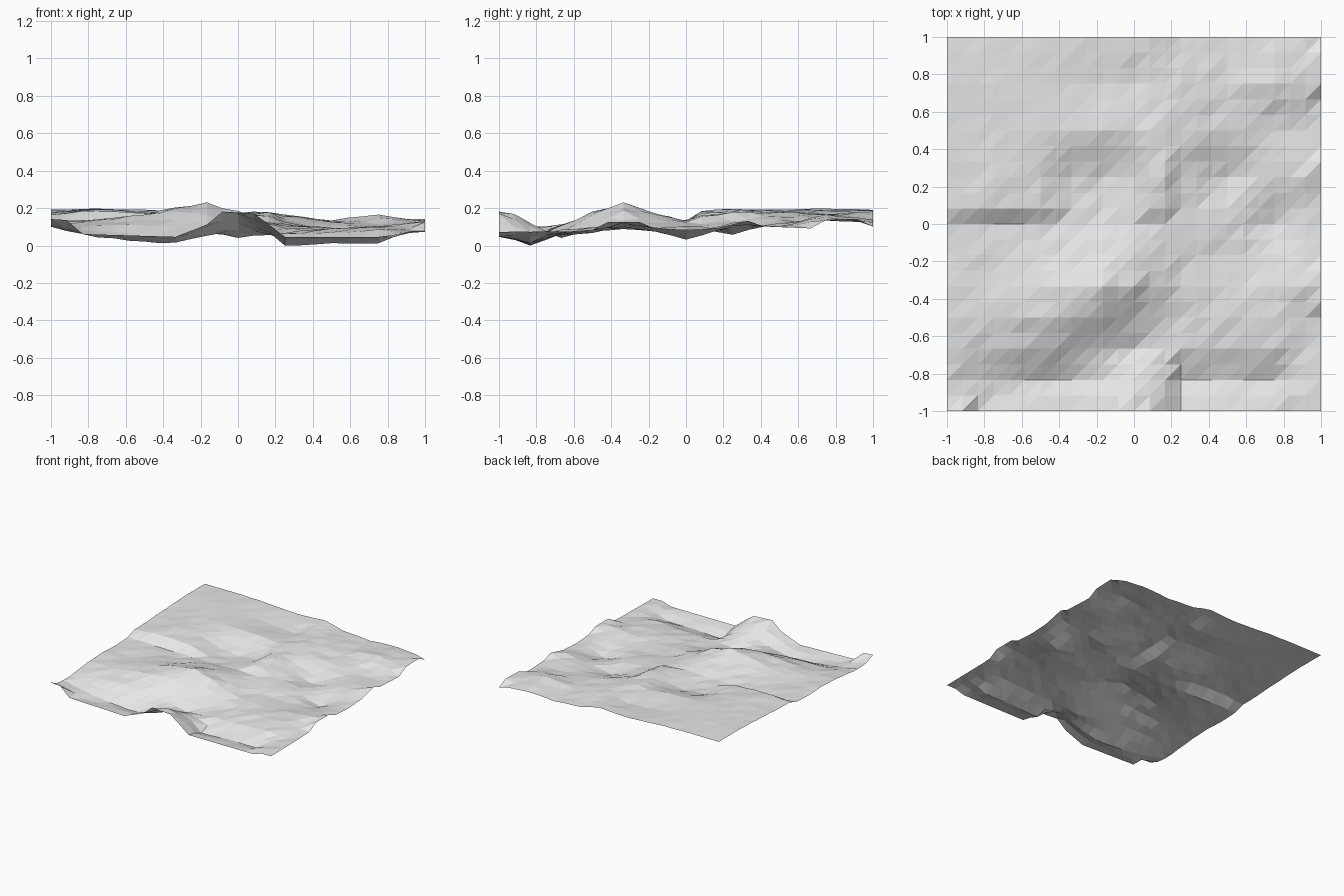
import bpy, bmesh, random

random.seed(4)
N = 24  # cells per side

# Coarse relief in hundredths: plateau at the back, ridge in the middle, low front right
XS = [-1, -.75, -.5, -.333, -.167, 0, .125, .25, .5, .75, .917]
RELIEF = [
    (1.00, [20, 20, 19.5, 18.5, 17.5, 18.5, 18.5, 15.5, 13, 15, 13]),
    (0.75, [20, 20.5, 19.5, 18, 16, 15.5, 18, 17, 14.5, 17, 15]),
    (0.50, [19, 20, 20, 19.5, 19, 17.5, 19, 17, 13, 11, 11]),
    (0.25, [18, 20, 18.5, 13, 11.5, 13, 20, 14, 7, 11, 12.5]),
    (.083, [17, 19.5, 18, 13, 12.5, 14, 18, 12, 10, 6, 9.5]),
    (0.00, [14.2, 14, 13.5, 13, 13.5, 14, 14, 12, 10.5, 4.5, 9]),
    (-.167, [14, 14, 14.5, 17, 18, 17.5, 14, 11, 9, 8, 11]),
    (-.333, [14, 14.5, 17, 21.5, 23.5, 19, 13, 10, 9.5, 11, 12.5]),
    (-.50, [14, 14.5, 17, 19.5, 17.5, 11.5, 8.5, 8, 9.5, 10.5, 9]),
    (-.667, [12.5, 11.5, 11.5, 10.5, 8, 5, 6, 7, 8, 9, 8]),
    (-.833, [10.5, 5.5, 3, 2, 6, 12.5, 10.5, 0.5, 2, 2.2, 8]),
    (-.917, [12, 5.5, 4.5, 4.5, 10.5, 18, 14, 3.5, 4, 4.5, 8]),
]
# Outlines along the front and the right edge: position, height
FRONT = [(-1, .15), (-.917, .145), (-.833, .07), (-.333, .055), (-.167, .12), (-.083, .19),
         (.083, .18), (.167, .12), (.25, .055), (.833, .055), (.917, .08), (1, .08)]
RIGHT = [(-1, .08), (-.583, .085), (-.5, .09), (-.417, .135), (-.25, .135), (-.167, .10),
         (0, .09), (.167, .10), (.333, .14), (.417, .11), (.667, .10), (.75, .145),
         (.917, .15), (1, .11)]


def interp(points, t, smooth=False):
    """Height at t along a list of (position, height)."""
    points = sorted(points)
    t = min(max(t, points[0][0]), points[-1][0])
    for (a, za), (b, zb) in zip(points, points[1:]):
        if t <= b:
            f = (t - a) / (b - a)
            if smooth:
                f = 0.5 * f + 0.5 * f * f * (3 - 2 * f)
            return za + (zb - za) * f
    return points[-1][1]


def height(i, j):
    x, y = -1 + 2 * i / N, -1 + 2 * j / N
    if j == 0:
        return interp(FRONT, x)
    if i == N:
        return interp(RIGHT, y)
    column = [(ry, interp(list(zip(XS, row)), x, True)) for ry, row in RELIEF]
    z = interp(column, y, True) / 100
    rough = 0.002 if y > 0.3 and x < 0 else 0.005
    return max(0.003, z + random.uniform(-rough, rough))


# Faceted ground sheet
bm = bmesh.new()
v = [[bm.verts.new((-1 + 2 * i / N, -1 + 2 * j / N, height(i, j)))
      for i in range(N + 1)] for j in range(N + 1)]
for j in range(N):
    for i in range(N):
        a, b, c, d = v[j][i], v[j][i + 1], v[j + 1][i + 1], v[j + 1][i]
        bm.faces.new((a, b, c))
        bm.faces.new((a, c, d))
low = min(p.co.z for p in bm.verts)
for p in bm.verts:
    p.co.z -= low

mesh = bpy.data.meshes.new("terrain")
bm.to_mesh(mesh)
bm.free()
terrain = bpy.data.objects.new("terrain", mesh)
bpy.context.collection.objects.link(terrain)

grey = bpy.data.materials.new("light grey")
grey.diffuse_color = (0.8, 0.8, 0.8, 1)
mesh.materials.append(grey)
